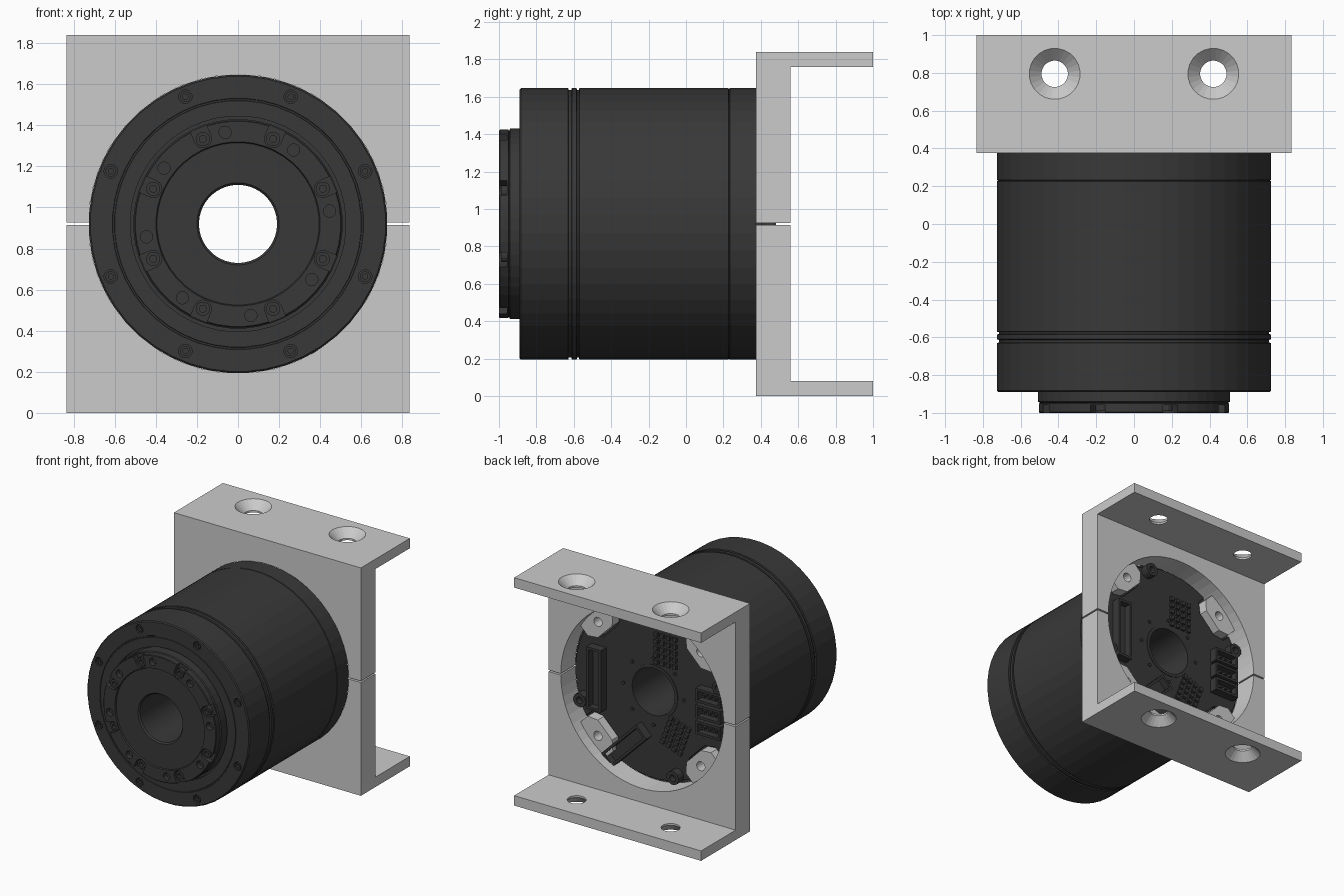
import bpy, bmesh
from math import sin, cos, pi, radians
from mathutils import Matrix

if "Cube" in bpy.data.objects:
    bpy.data.objects.remove(bpy.data.objects["Cube"])

CZ = 0.92  # height of the motor axis
dark = bpy.data.materials.new("dark_metal")
dark.diffuse_color = (0.04, 0.04, 0.04, 1)
dark.use_nodes = True
dark.node_tree.nodes["Principled BSDF"].inputs["Base Color"].default_value = dark.diffuse_color


def lathe(bm, profile, segs, cx=0, cz=CZ, vertical=False):
    """Revolve a closed (radius, along) profile about a y axis (or a z axis)."""
    rings = []
    for r, a in profile:
        ring = []
        for i in range(segs):
            if r < 1e-6 and ring:
                ring.append(ring[0])
                continue
            t = 2 * pi * (i + 0.5) / segs
            u, v = cx + r * cos(t), cz + r * sin(t)
            ring.append(bm.verts.new((u, v, a) if vertical else (u, a, v)))
        rings.append(ring)
    for k, a in enumerate(rings):
        b = rings[(k + 1) % len(rings)]
        for i in range(segs):
            j = (i + 1) % segs
            f = list(dict.fromkeys((a[i], a[j], b[j], b[i])))
            if len(f) > 2:
                bm.faces.new(f)


def prism(bm, pts, y0, y1, angle=0, cx=0, cz=CZ):
    """Extrude an (x, z) outline along y, turned by angle about its origin."""
    c, s = cos(angle), sin(angle)
    a, b = [[bm.verts.new((cx + x * c - z * s, y, cz + x * s + z * c)) for x, z in pts]
            for y in (y0, y1)]
    bm.faces.new(a)
    bm.faces.new(b[::-1])
    for i in range(len(pts)):
        j = (i + 1) % len(pts)
        bm.faces.new((a[i], b[i], b[j], a[j]))


def rect(w, h):
    return [(-w / 2, -h / 2), (w / 2, -h / 2), (w / 2, h / 2), (-w / 2, h / 2)]


def cyl(bm, r, y0, y1, segs, cx=0, cz=CZ):
    lathe(bm, [(0, y0), (r, y0), (r, y1), (0, y1)], segs, cx, cz)


def make(bm, name, mat=dark):
    bmesh.ops.recalc_face_normals(bm, faces=bm.faces)
    me = bpy.data.meshes.new(name)
    bm.to_mesh(me)
    bm.free()
    if mat:
        me.materials.append(mat)
    ob = bpy.data.objects.new(name, me)
    bpy.context.collection.objects.link(ob)
    return ob


def boolean(ob, bm, op='DIFFERENCE'):
    """Apply a boolean with a temporary tool mesh."""
    tool = make(bm, "cutter", None)
    tool.hide_render = True
    m = ob.modifiers.new("bool", 'BOOLEAN')
    m.operation, m.solver, m.object = op, 'EXACT', tool
    bpy.context.view_layer.update()
    me = bpy.data.meshes.new_from_object(ob.evaluated_get(bpy.context.evaluated_depsgraph_get()))
    ob.modifiers.clear()
    ob.data = me
    bpy.data.objects.remove(tool)


def polar(r, deg):
    return r * cos(radians(deg)), CZ + r * sin(radians(deg))


def lug(grow=0.0):
    g = grow
    return [(0.56 - g, -0.09 - g / 2), (0.62 - g, -0.16 - g), (0.78, -0.16 - g),
            (0.78, 0.16 + g), (0.62 - g, 0.16 + g), (0.56 - g, 0.09 + g / 2)]


def screw(bm, x, z, r, y0, y1):
    """Socket head facing y0."""
    d = y0 + (y1 - y0) * 0.6
    lathe(bm, [(0, d), (r * .5, d), (r * .5, y0), (r, y0), (r, y1), (0, y1)], 12, x, z)


# motor housing with grooves and front screw holes
bm = bmesh.new()
lathe(bm, [(.20, -.85), (.525, -.85), (.525, -.89), (.60, -.89), (.602, -.885), (.61, -.885),
           (.612, -.89), (.719, -.89), (.727, -.882), (.727, -.63), (.717, -.627), (.717, -.613),
           (.727, -.61), (.727, -.585), (.717, -.583), (.717, -.573), (.727, -.57), (.727, .226),
           (.721, .23), (.727, .234), (.727, .375), (.20, .375)], 48)
housing = make(bm, "motor_housing")
rim_angles = [22.5 + 45 * k for k in range(8)]
bm = bmesh.new()
for a in rim_angles:
    cyl(bm, .033, -.95, -.85, 16, *polar(.67, a))
boolean(housing, bm)

# output flange with hollow shaft, screw notches and pin holes
bm = bmesh.new()
lathe(bm, [(.19, .415), (.19, -.978), (.20, -.99), (.395, -.99), (.40, -1), (.50, -1),
           (.505, -.995), (.505, -.95), (.498, -.947), (.51, -.94), (.51, -.84), (.215, -.84),
           (.215, .415)], 48)
flange = make(bm, "output_flange")
bm = bmesh.new()
notch = [(.447 + .042 * cos(t), .042 * sin(t)) for t in [pi / 2 + pi * i / 8 for i in range(9)]]
notch += [(.56, -.042), (.56, .042)]
for k in range(8):
    prism(bm, notch, -1.05, -.958, radians(22.5 + 45 * k))
    cyl(bm, .03, -1.05, -.96, 16, *polar(.45, 8 + 45 * k))
boolean(flange, bm)

# front screws
bm = bmesh.new()
for a in rim_angles:
    screw(bm, *polar(.67, a), .026, -.885, -.845)
    screw(bm, *polar(.447, a), .035, -.99, -.95)
make(bm, "front_screws")

# circuit board at the back, notched around the bracket lugs
bm = bmesh.new()
lathe(bm, [(.205, .37), (.70, .37), (.70, .41), (.205, .41)], 48)
board = make(bm, "circuit_board")
bm = bmesh.new()
for k in range(4):
    prism(bm, lug(.015), .376, .5, radians(45 + 90 * k))
boolean(board, bm)

# connectors: (x, dz, width, height, angle)
connectors = [(.49, -.01, .13, .50, 0), (.22, -.475, .13, .44, 45),
              (-.53, .11, .22, .11, 0), (-.53, -.02, .22, .11, 0), (-.53, -.15, .22, .11, 0)]
shells, slots = bmesh.new(), bmesh.new()
for x, dz, w, h, a in connectors:
    prism(shells, rect(w, h), .405, .48, radians(a), x, CZ + dz)
    prism(slots, rect(w - .04, h - .04), .425, .5, radians(a), x, CZ + dz)
boolean(make(shells, "connectors"), slots)

# contact pins on the board and inside the side connectors
bm = bmesh.new()
for gx, gz, tilt in ((-.11, .36, 0), (-.2, -.30, 20)):
    t = radians(tilt)
    for i in range(4):
        for j in range(5):
            u, v = (i - 1.5) * .055, (j - 2) * .055
            x, z = gx + u * cos(t) - v * sin(t), gz + u * sin(t) + v * cos(t)
            prism(bm, rect(.033, .033), .405, .43, t, x, CZ + z)
for dz in (.11, -.02, -.15):
    for i in range(3):
        prism(bm, rect(.02, .02), .42, .465, 0, -.58 + .05 * i, CZ + dz)
for a in range(0, 360, 45):
    cyl(bm, .014, .405, .42, 8, *polar(.27, a))
make(bm, "contact_pins")

# board screws
bm = bmesh.new()
for a in (-19, 71, 161, 251):
    screw(bm, *polar(.655, a), .055, .475, .40)
make(bm, "board_screws")

# upper bracket half: angled section, motor opening, countersunk holes
bm = bmesh.new()
section = [(.375, .926), (.56, .926), (.56, 1.76), (1, 1.76), (1, 1.84), (.375, 1.84)]
left, right = [[bm.verts.new((x, y, z)) for y, z in section] for x in (-.835, .835)]
bm.faces.new(left)
bm.faces.new(right[::-1])
for i in range(6):
    j = (i + 1) % 6
    bm.faces.new((left[i], right[i], right[j], left[j]))
upper = make(bm, "upper_bracket", None)
bm = bmesh.new()
cyl(bm, .727, .3, .65, 64)
for x in (-.42, .42):
    lathe(bm, [(0, 1.7), (.07, 1.7), (.07, 1.775), (.135, 1.84), (.145, 1.85), (0, 1.85)],
          24, x, .795, True)
boolean(upper, bm)

# mounting lugs inside the opening
bm = bmesh.new()
for a in (45, 135):
    prism(bm, lug(), .377, .468, radians(a))
boolean(upper, bm, 'UNION')
bm = bmesh.new()
for a in (45, 135):
    cyl(bm, .037, .3, .6, 16, *polar(.65, a))
boolean(upper, bm)

# lower bracket half mirrored from the upper one
me = upper.data.copy()
me.transform(Matrix.Translation((0, 0, 2 * CZ)) @ Matrix.Diagonal((1, 1, -1, 1)))
me.flip_normals()
lower = bpy.data.objects.new("lower_bracket", me)
bpy.context.collection.objects.link(lower)
